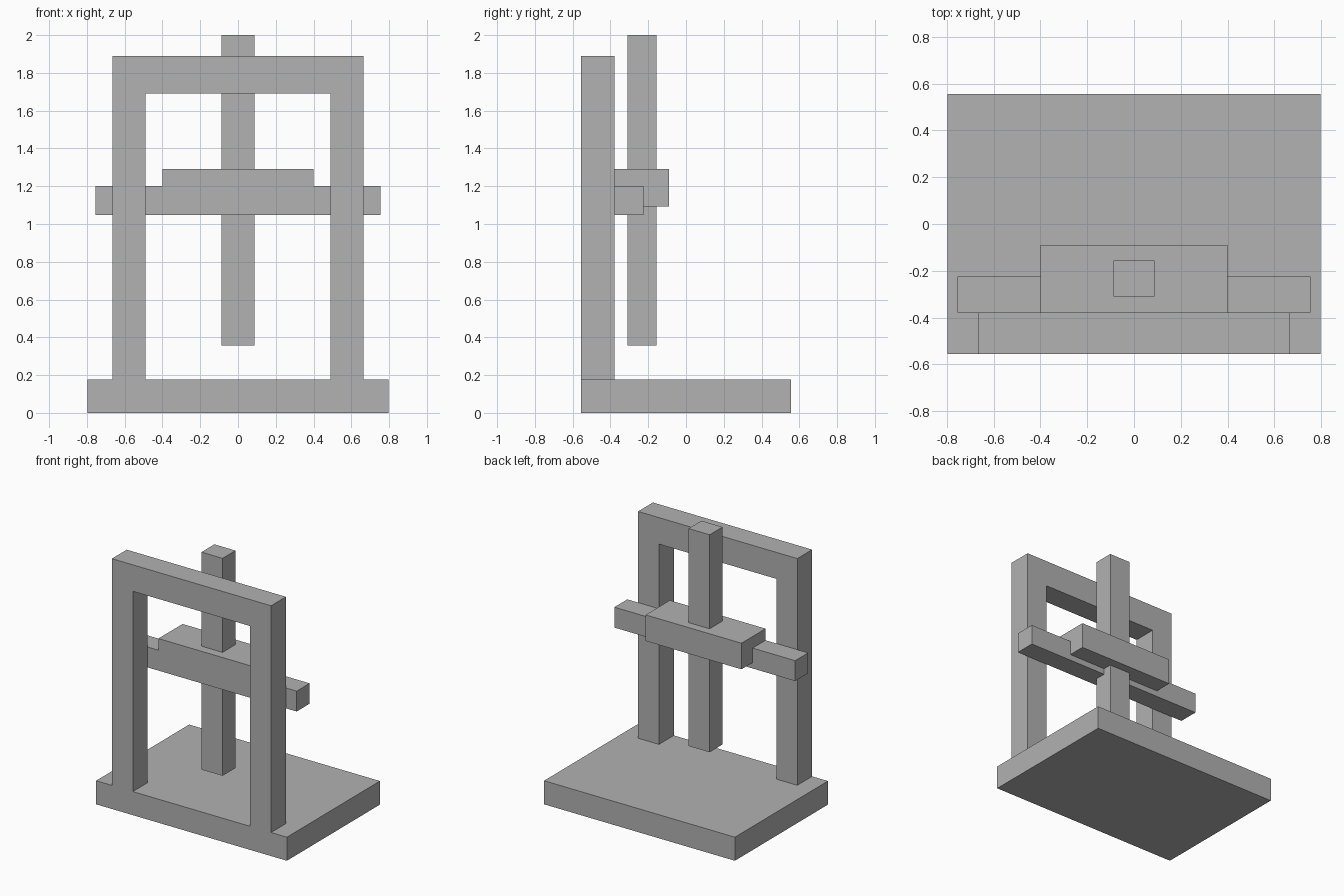
import bpy, bmesh

if "Cube" in bpy.data.objects:
    bpy.data.objects.remove(bpy.data.objects["Cube"])

grey = bpy.data.materials.new("plain_grey")
grey.diffuse_color = (0.445, 0.445, 0.445, 1)
grey.use_nodes = True
grey.node_tree.nodes["Principled BSDF"].inputs["Base Color"].default_value = grey.diffuse_color


def finish(name, bm):
    bmesh.ops.recalc_face_normals(bm, faces=bm.faces)
    mesh = bpy.data.meshes.new(name)
    bm.to_mesh(mesh)
    bm.free()
    mesh.materials.append(grey)
    obj = bpy.data.objects.new(name, mesh)
    bpy.context.collection.objects.link(obj)
    return obj


def box(name, half_x, y0, y1, z0, z1):
    """Box centred on x = 0."""
    bm = bmesh.new()
    bmesh.ops.create_cube(bm, size=1)
    for v in bm.verts:
        v.co.x *= 2 * half_x
        v.co.y = y1 if v.co.y > 0 else y0
        v.co.z = z1 if v.co.z > 0 else z0
    return finish(name, bm)


def extruded(name, outline, y0, y1):
    """Outline in x and z, extruded along y."""
    bm = bmesh.new()
    face = bm.faces.new([bm.verts.new((x, y0, z)) for x, z in outline])
    new = bmesh.ops.extrude_face_region(bm, geom=[face])["geom"]
    for v in new:
        if isinstance(v, bmesh.types.BMVert):
            v.co.y = y1
    return finish(name, bm)


# Base slab
BASE_TOP = 0.178
box("base", 0.797, -0.555, 0.555, 0, BASE_TOP)

# Upright frame: two posts joined by a top beam
right_half = [(0.49, 1.69), (0.49, BASE_TOP), (0.665, BASE_TOP), (0.665, 1.89)]
left_half = [(-x, z) for x, z in reversed(right_half)]
extruded("upright_frame", right_half + left_half, -0.555, -0.378)

# Cross rail behind the posts
box("cross_rail", 0.755, -0.378, -0.224, 1.048, 1.202)

# Carriage block sitting over the rail
box("carriage", 0.4, -0.378, -0.09, 1.093, 1.29)

# Vertical spindle through the carriage
box("spindle", 0.088, -0.31, -0.156, 0.358, 2.0)
